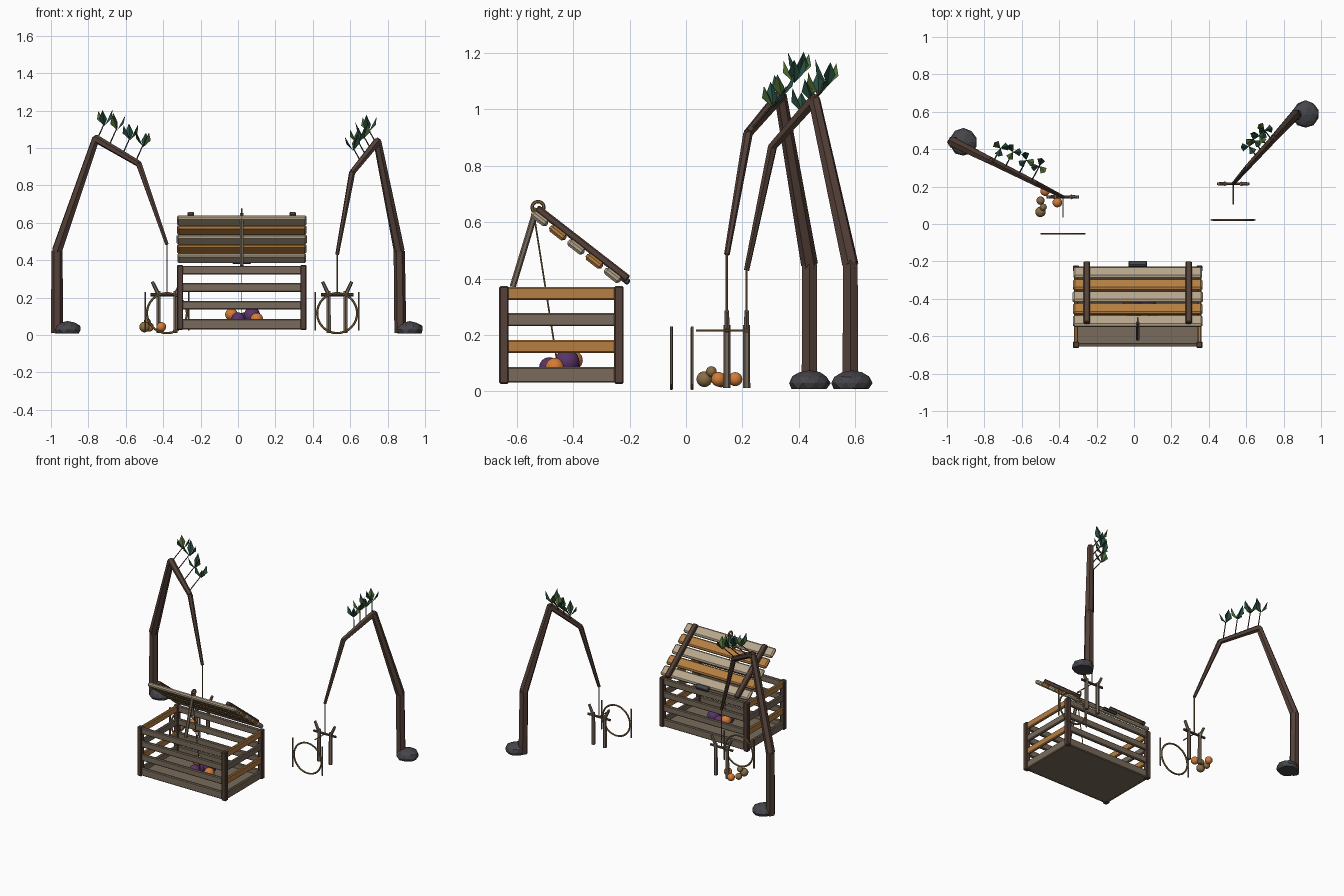
import bpy, bmesh, math, random
from mathutils import Vector as V, Matrix as M

random.seed(4)
if "Cube" in bpy.data.objects:
    bpy.data.objects.remove(bpy.data.objects["Cube"])


def material(name, r, g, b):
    m = bpy.data.materials.new(name)
    m.use_nodes = True
    m.diffuse_color = (r, g, b, 1)
    m.node_tree.nodes["Principled BSDF"].inputs["Base Color"].default_value = (r, g, b, 1)
    return m


BARK = material("dark bark", .09, .053, .04)
GREY = material("weathered wood", .19, .145, .105)
AMBER = material("amber wood", .46, .21, .055)
PALE = material("pale wood", .47, .38, .26)
STONE = material("slate stone", .06, .06, .07)
LEAF_DARK = material("dark leaf", .02, .075, .05)
LEAF_LIGHT = material("light leaf", .08, .15, .035)
PLUM = material("plum fruit", .1, .035, .14)
ORANGE = material("orange fruit", .65, .2, .04)
ROPE = material("rope", .25, .155, .06)


def finish(name, bm, mats, smooth=False):
    mesh = bpy.data.meshes.new(name)
    bm.to_mesh(mesh)
    bm.free()
    for m in mats:
        mesh.materials.append(m)
    ob = bpy.data.objects.new(name, mesh)
    bpy.context.collection.objects.link(ob)
    if smooth:
        for p in mesh.polygons:
            p.use_smooth = True
    return ob


def box(name, centre, size, mat, tilt=0, bevel=.005):
    bm = bmesh.new()
    bmesh.ops.create_cube(bm, size=1, matrix=M.Diagonal((*size, 1)))
    bmesh.ops.bevel(bm, geom=bm.edges[:], offset=bevel, segments=1, affect='EDGES')
    bm.transform(M.Translation(centre) @ M.Rotation(tilt, 4, 'X'))
    return finish(name, bm, [mat])


def stick(name, points, radii, mat, sides=6):
    """Tapered straight segments joined along a path."""
    bm = bmesh.new()
    for i in range(len(points) - 1):
        a, b = V(points[i]), V(points[i + 1])
        turn = (b - a).to_track_quat('Z', 'Y').to_matrix().to_4x4()
        bmesh.ops.create_cone(bm, cap_ends=True, segments=sides, radius1=radii[i],
                              radius2=radii[i + 1], depth=(b - a).length,
                              matrix=M.Translation((a + b) / 2) @ turn)
    return finish(name, bm, [mat])


def ball(name, centre, r, mat):
    bm = bmesh.new()
    bmesh.ops.create_icosphere(bm, subdivisions=3, radius=r, matrix=M.Translation(centre))
    finish(name, bm, [mat], True)


def hoop(name, centre, major, minor, mat, axis):
    bpy.ops.mesh.primitive_torus_add(
        location=centre, major_radius=major, minor_radius=minor, major_segments=32,
        minor_segments=6, rotation=(math.pi / 2, 0, 0) if axis == 'Y' else (0, math.pi / 2, 0))
    ob = bpy.context.object
    ob.name = name
    ob.data.materials.append(mat)
    bpy.ops.object.shade_smooth_by_angle()


# Crate body
CX, CY, HX, HY = .02, -.442, .33, .204
for sx in (-1, 1):
    for sy in (-1, 1):
        box("crate_post", (CX + sx * HX, CY + sy * HY, .2), (.034, .034, .347), BARK)
box("crate_floor", (CX, CY, .04), (2 * HX, 2 * HY, .018), GREY, 0, .002)
for i, z in enumerate((.347, .254, .159, .058)):
    tall = .055 if i == 3 else .046
    for s in (-1, 1):
        box("crate_long_slat", (CX, CY + s * HY, z), (2 * HX, .02, tall), GREY)
        box("crate_side_slat", (CX + s * HX, CY, z), (.02, 2 * HY, tall),
            GREY if i % 2 else AMBER)

# Propped lid
TILT = -math.radians(37.8)
along = V((0, math.cos(TILT), math.sin(TILT)))
up = V((0, -math.sin(TILT), math.cos(TILT)))
mid = V((CX, -.39, .512))
for i in range(-2, 3):
    box("lid_slat", mid + along * i * .082, (.7 + random.uniform(-.012, .008), .07, .028),
        AMBER if i % 2 else PALE, TILT, .009)
for x in (-.272, .272):
    box("lid_batten", mid + V((x, 0, 0)) + up * .024 + along * .01,
        (.034, .41, .026), BARK, TILT)
box("lid_latch", (CX, -.215, .395), (.1, .034, .022), STONE, TILT)

# Prop stick and trigger line
stick("prop_stick", [(CX, -.615, .37), (CX, -.53, .65)], [.011, .011], GREY)
hoop("prop_knot", (CX, -.525, .652), .021, .006, ROPE, 'X')
stick("trigger_line", [(CX, -.54, .63), (CX, -.455, .09)], [.003, .003], ROPE)

# Bait fruit in the crate
for x, y, z, r, m in ((0, -.485, .085, .036, PLUM), (.1, -.465, .085, .034, ORANGE),
                      (.075, -.422, .105, .044, PLUM), (-.035, -.4, .11, .034, ORANGE),
                      (.03, -.41, .085, .035, PLUM)):
    ball("bait_fruit", (x, y, z), r, m)

# Fruit beside the left snare
for x, y, z, r, m in ((-.5, .065, .043, .028, ROPE), (-.485, .09, .07, .019, ROPE),
                      (-.41, .115, .043, .026, ORANGE), (-.475, .175, .043, .025, ORANGE),
                      (-.5, .125, .036, .022, ROPE)):
    ball("ground_fruit", (x, y, z), r, m)


def leaf_cluster(tip):
    """Upright folded diamond leaves fanned round a twig tip."""
    bm = bmesh.new()
    spin = random.uniform(0, 6)
    for k in range(3):
        a = spin + k * 2.1
        out = V((math.cos(a), math.sin(a), 0))
        side = V((-out.y, out.x, 0))
        h = random.uniform(.075, .095)
        base = tip - V((0, 0, .015))
        top = base + out * .045 + V((0, 0, h))
        belly = base + out * .022 + V((0, 0, h * .45))
        pts = [bm.verts.new(p) for p in
               (base, belly + side * .022 + out * .012, top, belly - side * .022 + out * .012)]
        for tri in ((0, 1, 2), (0, 2, 3)):
            face = bm.faces.new([pts[t] for t in tri])
            face.material_index = k % 2
    finish("leaf_cluster", bm, [LEAF_DARK, LEAF_LIGHT])


def sapling(path, rock, lean, spots):
    stick("sapling_trunk", path, [.032, .03, .022, .017, .01], BARK)
    # Joints fill the bends
    for p, r in zip(path[1:4], (.03, .021, .016)):
        bm = bmesh.new()
        bmesh.ops.create_icosphere(bm, subdivisions=1, radius=r, matrix=M.Translation(p))
        finish("trunk_joint", bm, [BARK])
    # Base stone with a flattened underside
    bm = bmesh.new()
    bmesh.ops.create_icosphere(bm, subdivisions=2, radius=1)
    for v in bm.verts:
        v.co *= random.uniform(.96, 1.03)
        v.co = V((v.co.x * .074, v.co.y * .074, max(v.co.z * .045, -.02)))
    bm.transform(M.Translation((*rock, .029)))
    finish("base_stone", bm, [STONE])
    # Twigs and leaves
    a, b = V(path[2]), V(path[3])
    for t in spots:
        root = a.lerp(b, t)
        tip = root + V(lean) * random.uniform(.85, 1.15)
        stick("twig", [root, tip], [.004, .003], BARK, 5)
        leaf_cluster(tip)


def snare(x, y, hoop_y, rope_top):
    for s in (-1, 1):
        stick("forked_post", [(x + s * .045, y, .012), (x + s * .045, y, .235)],
              [.013, .012], GREY)
        stick("post_fork", [(x + s * .045, y, .215), (x + s * .078, y, .285)],
              [.011, .009], GREY)
        stick("hoop_stake", [(x + s * .116, hoop_y, .025), (x + s * .116, hoop_y, .23)],
              [.005, .005], GREY)
    stick("crossbar", [(x - .087, y, .216), (x + .087, y, .216)], [.009, .009], BARK)
    stick("trigger_stick", [(x, y, .216), (x, y - .11, .216)], [.004, .004], ROPE)
    stick("hanging_rope", [(x, y, rope_top), (x, y, .21)], [.004, .004], ROPE)
    hoop("snare_hoop", (x, hoop_y, .117), .107, .006, ROPE, 'Y')


# Left-hand and right-hand traps
sapling([(-.967, .438, .012), (-.968, .438, .45), (-.76, .335, 1.05), (-.53, .22, .915),
         (-.38, .145, .485)], (-.912, .438), (.045, .085, .1), (.03, .3, .62, .92))
snare(-.38, .145, -.052, .49)
sapling([(.868, .583, .012), (.862, .583, .45), (.745, .455, 1.035), (.61, .307, .868),
         (.53, .215, .43)], (.917, .587), (-.045, .06, .08), (.05, .25, .45, .65))
snare(.53, .215, .022, .44)
